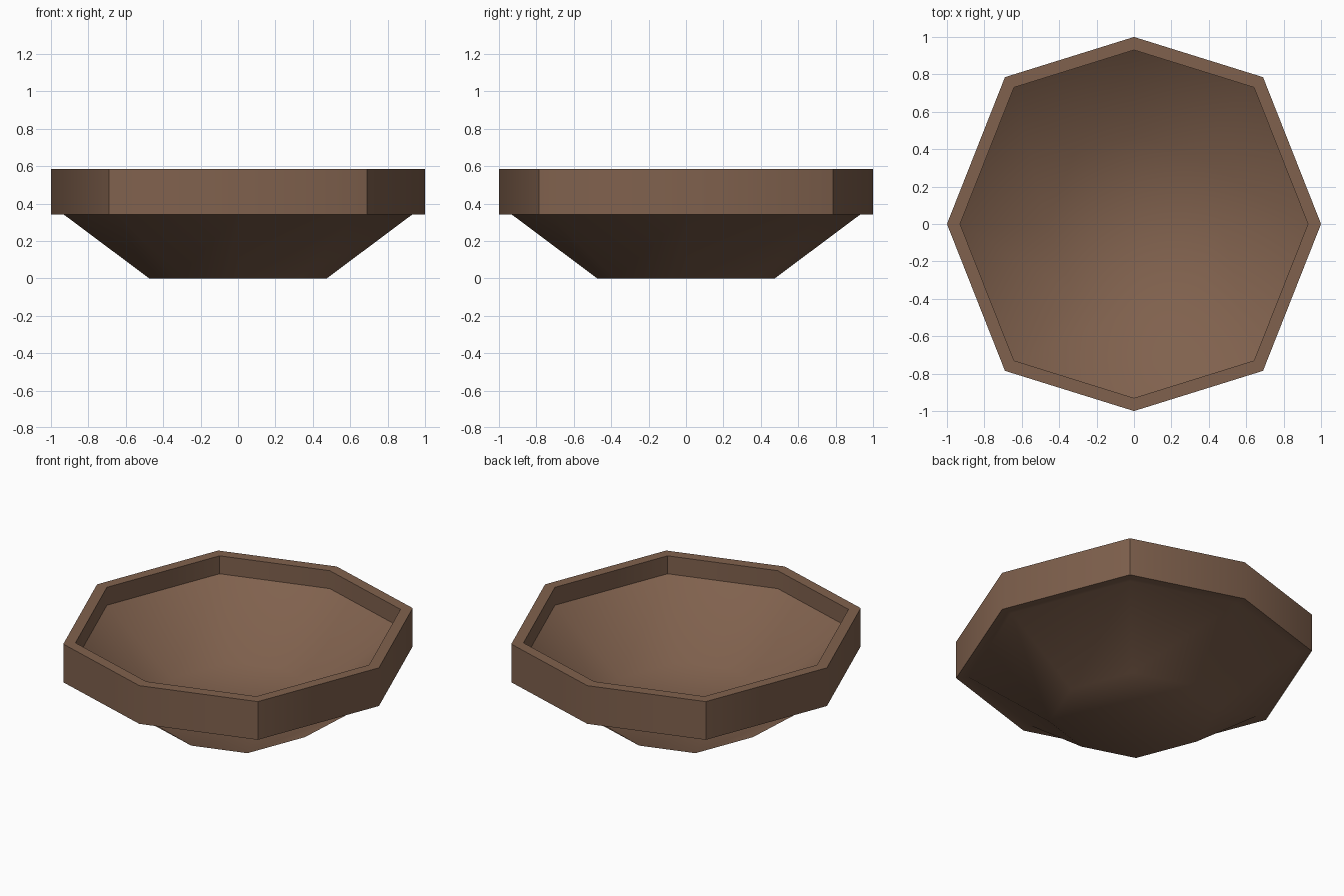
import bpy, bmesh, math

if "Cube" in bpy.data.objects:
    bpy.data.objects.remove(bpy.data.objects["Cube"])

wood = bpy.data.materials.new("brown wood")
wood.diffuse_color = (0.216, 0.120, 0.075, 1)
wood.use_nodes = True
wood.node_tree.nodes["Principled BSDF"].inputs["Base Color"].default_value = wood.diffuse_color

# Slightly irregular octagon outline of the bowl
OCT = [(1, 0), (0.69, 0.785), (0, 1), (-0.69, 0.785),
       (-1, 0), (-0.69, -0.785), (0, -1), (0.69, -0.785)]

# Profile as (scale, height): outer base, ledge, rim, inner wall, inner floor
PROFILE = [(0.475, 0), (0.93, 0.34), (1, 0.34), (1, 0.585),
           (0.93, 0.585), (0.93, 0.47), (0.47, 0.125)]

bm = bmesh.new()
rings = [[bm.verts.new((x * s, y * s, z)) for x, y in OCT] for s, z in PROFILE]
for a, b in zip(rings, rings[1:]):
    for i in range(8):
        j = (i + 1) % 8
        bm.faces.new((a[i], a[j], b[j], b[i]))
bm.faces.new(rings[0][::-1])   # underside
bm.faces.new(rings[-1])        # inner floor
bmesh.ops.recalc_face_normals(bm, faces=bm.faces)

mesh = bpy.data.meshes.new("bowl")
bm.to_mesh(mesh)
bm.free()
mesh.materials.append(wood)
bowl = bpy.data.objects.new("bowl", mesh)
bpy.context.collection.objects.link(bowl)

# Soft bowl and shallow corners, crisp rim and diagonal corners
bpy.context.view_layer.objects.active = bowl
bowl.select_set(True)
bpy.ops.object.shade_smooth_by_angle(angle=math.radians(47))
